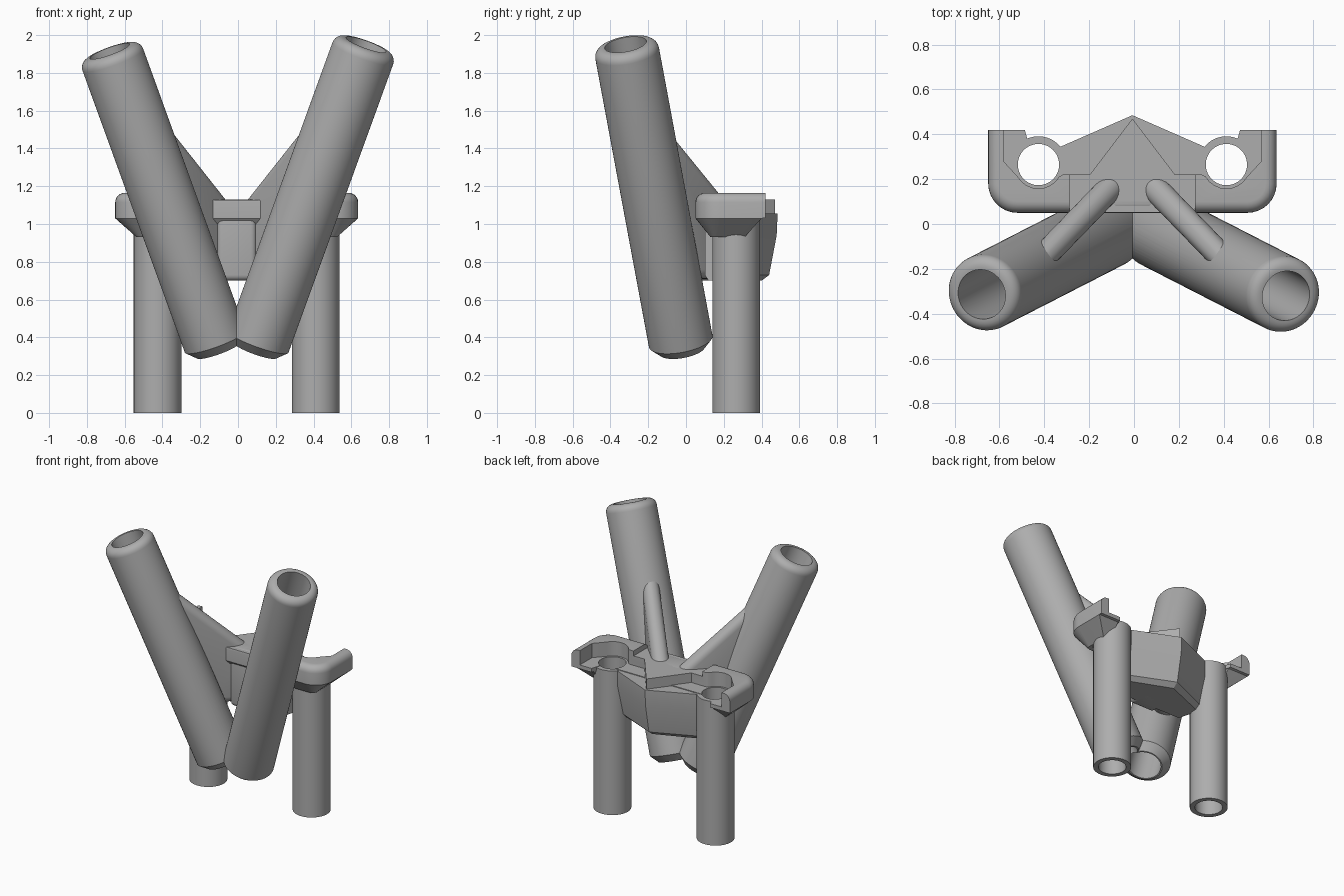
import bpy, bmesh, math
from mathutils import Vector

if "Cube" in bpy.data.objects:
    bpy.data.objects.remove(bpy.data.objects["Cube"], do_unlink=True)

CX = -0.007          # symmetry plane of the bracket
SEG = 64
PEG_X, PEG_Y = 0.419, 0.265

grey = bpy.data.materials.new("plain grey")
grey.use_nodes = True
COLOUR = (0.42, 0.42, 0.42, 1)
grey.diffuse_color = COLOUR
grey.node_tree.nodes["Principled BSDF"].inputs["Base Color"].default_value = COLOUR


def loft(name, rings):
    """Closed solid through rings with equal point counts."""
    bm = bmesh.new()
    vs = [[bm.verts.new(p) for p in ring] for ring in rings]
    n = len(vs[0])
    for a, b in zip(vs, vs[1:]):
        for i in range(n):
            j = (i + 1) % n
            bm.faces.new((a[i], a[j], b[j], b[i]))
    bm.faces.new(vs[0][::-1])
    bm.faces.new(vs[-1])
    bmesh.ops.recalc_face_normals(bm, faces=bm.faces)
    me = bpy.data.meshes.new(name)
    bm.to_mesh(me)
    bm.free()
    me.materials.append(grey)
    ob = bpy.data.objects.new(name, me)
    bpy.context.collection.objects.link(ob)
    return ob


def lathe(name, base, axis, profile):
    """Solid of revolution from (distance, radius) pairs along an axis."""
    q = axis.to_track_quat('Z', 'Y')
    rings = []
    for t, r in profile:
        rings.append([base + q @ Vector((r * math.cos(a), r * math.sin(a), t))
                      for a in (2 * math.pi * i / SEG for i in range(SEG))])
    return loft(name, rings)


def mirrored(half):
    """Full outline from a right-hand half listed front to back."""
    left = [(-x, y) for x, y in reversed(half) if x > 0]
    return half + left


def slab(name, levels):
    """Loft of symmetric outlines given as (z, half outline)."""
    return loft(name, [[Vector((CX + x, y, z)) for x, y in mirrored(h)] for z, h in levels])


def apply_mods(ob):
    dg = bpy.context.evaluated_depsgraph_get()
    me = bpy.data.meshes.new_from_object(ob.evaluated_get(dg))
    ob.modifiers.clear()
    ob.data = me


def bevel(ob, width, segments=4):
    m = ob.modifiers.new("round", 'BEVEL')
    m.width, m.segments, m.limit_method = width, segments, 'ANGLE'
    apply_mods(ob)


def cut(ob, cutters):
    for c in cutters:
        m = ob.modifiers.new("cut", 'BOOLEAN')
        m.operation, m.solver, m.object = 'DIFFERENCE', 'EXACT', c
    apply_mods(ob)


parts, bores = [], []

# Slanted tubes (rounded mouth, chamfered foot) and upright pegs, with bores
R, F = 0.171, 0.05
for side, label, top in ((-1, "right", 1.915), (1, "left", 1.95)):
    axis = Vector((side * 0.363, -0.186, 1)).normalized()
    foot = Vector((CX + side * 0.097, -0.019, 0.331))
    length = (top - foot.z) / axis.z
    profile = [(0, R - F), (F, R)]
    for i in range(7):
        a = math.pi / 2 * i / 6
        profile.append((length - F + F * math.sin(a), R - F + F * math.cos(a)))
    parts.append(lathe(label + "_slanted_tube", foot, axis, profile))
    bores.append(lathe(label + "_tube_bore", foot, axis, [(-0.04, 0.112), (length + 0.1, 0.112)]))

    peg = Vector((CX + side * PEG_X, PEG_Y, 0))
    up = Vector((0, 0, 1))
    parts.append(lathe(label + "_upright_peg", peg, up, [(0, 0.126), (1.057, 0.126)]))
    bores.append(lathe(label + "_peg_bore", peg, up, [(-0.1, 0.092), (1.4, 0.092)]))

    # Sloping rib between the core and the slanted tube
    side_profile = [(0.05, 0.71), (0.24, 0.71), (0.46, 1.615), (0.05, 1.10)]
    rings = []
    for off in (-0.058, 0.058):
        rings.append([Vector((CX + side * (x + off * 0.71), 0.18 - (x - 0.08) * 1.03 + off * 0.7, z))
                      for x, z in side_profile])
    rib = loft(label + "_rib", rings)
    bevel(rib, 0.05, 5)
    parts.append(rib)


# Cross bracket: tapered underside, rounded front corners and top edge
def bracket_half(w, y0, r, y1, yb):
    arc = [(w - r + r * math.sin(a), y0 + r - r * math.cos(a))
           for a in (math.pi / 2 * i / 8 for i in range(9))]
    return arc + [(w, y1), (0.48, y1), (0.455, yb)]


levels = [(0.93, bracket_half(0.53, 0.13, 0.03, 0.31, 0.30)),
          (1.03, bracket_half(0.643, 0.05, 0.13, 0.40, 0.33)),
          (1.032, bracket_half(0.643, 0.05, 0.13, 0.42, 0.33))]
for i in range(7):
    a = math.pi / 2 * i / 6
    d = 0.05 * (1 - math.cos(a))
    levels.append((1.115 + 0.05 * math.sin(a),
                   bracket_half(0.643 - d, 0.05 + d, 0.13 - d, 0.42, 0.33)))
bracket = slab("cross_bracket", levels)

# Recess behind the rim, curving round each peg
arc = [(PEG_X + 0.107 * math.cos(a), PEG_Y + 0.107 * math.sin(a))
       for a in (math.radians(d) for d in range(-150, -29, 15))]
recess_half = [(0.0, 0.22), (0.31, 0.22)] + arc + [(0.575, 0.28), (0.575, 0.6)]
recess = slab("recess_cutter", [(1.06, recess_half), (1.4, recess_half)])
middle_half = [(0.28, 0.0), (0.28, 0.6)]
middle = slab("middle_cutter", [(1.128, middle_half), (1.4, middle_half)])
cut(bracket, [recess, middle])
parts.append(bracket)

# Raised arrow-shaped pad in the middle
pad_half = [(0.27, 0.10), (0.27, 0.22), (0.19, 0.22), (0.0, 0.47)]
parts.append(slab("raised_pad", [(1.0, pad_half), (1.13, pad_half)]))

# Pointed core between the pegs
core = []
for z, front, wing, peak in ((0.70, 0.12, 0.27, 0.40), (0.73, 0.10, 0.30, 0.44),
                             (0.94, 0.10, 0.345, 0.48), (1.055, 0.10, 0.345, 0.485)):
    core.append((z, [(0.28, front), (0.32, wing), (0.0, peak)]))
parts.append(slab("pointed_core", core))

# Rounded block on the front of the core
block_half = [(0.105, 0.06), (0.105, 0.24)]
block = slab("front_block", [(0.70, block_half), (1.13, block_half)])
bevel(block, 0.03)
parts.append(block)

# Open the bores through every part, then drop the cutters
for ob in parts:
    cut(ob, bores)
for c in bores + [recess, middle]:
    bpy.data.objects.remove(c, do_unlink=True)

# Smooth shading with crisp edges
bpy.ops.object.select_all(action='DESELECT')
for ob in parts:
    ob.select_set(True)
bpy.context.view_layer.objects.active = parts[0]
bpy.ops.object.shade_smooth_by_angle(angle=math.radians(30))
